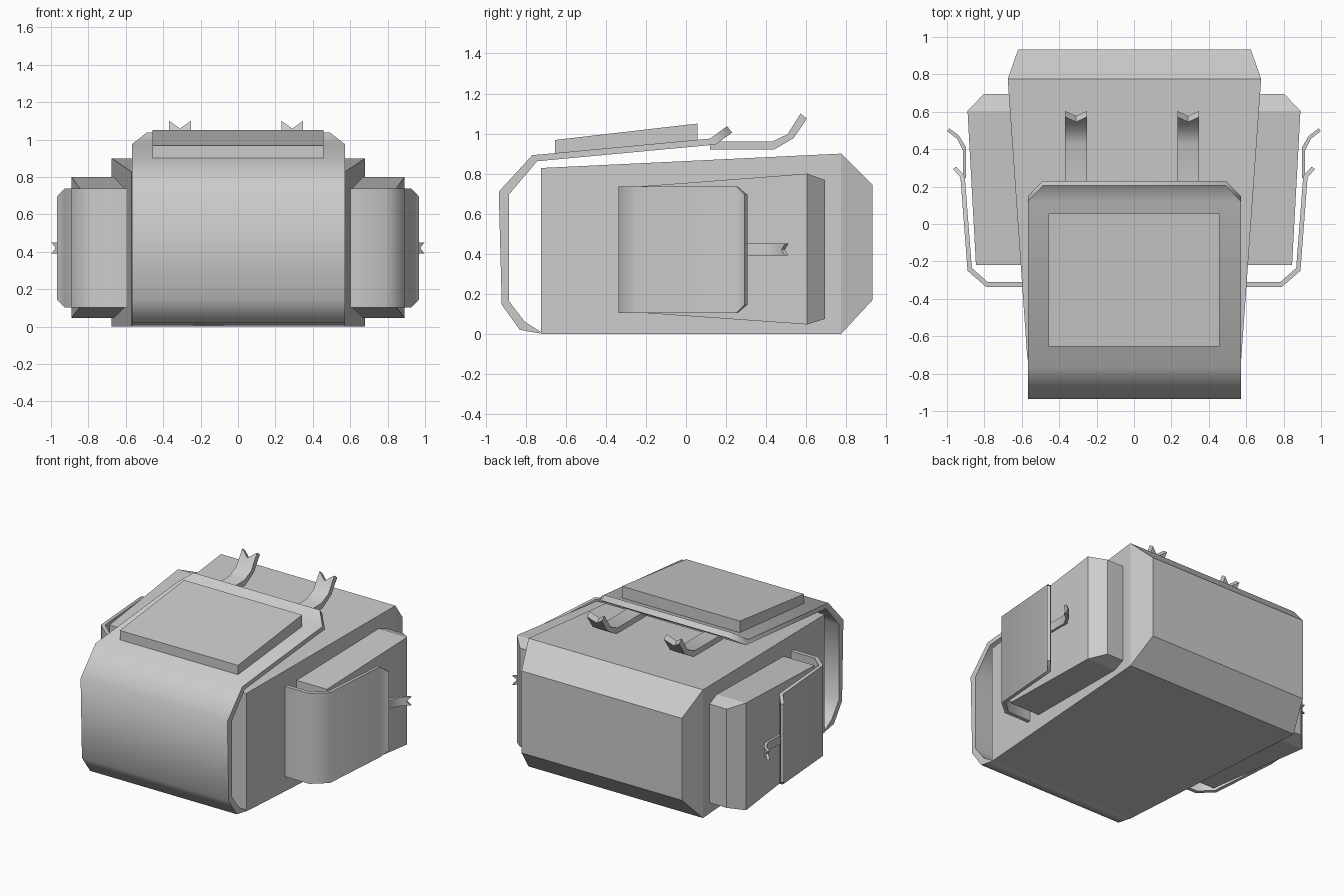
import bpy, bmesh
from math import radians
from mathutils import Vector

if "Cube" in bpy.data.objects:
    bpy.data.objects.remove(bpy.data.objects["Cube"])


def finish(name, bm, smooth=False, mirror=False):
    bmesh.ops.recalc_face_normals(bm, faces=bm.faces)
    mesh = bpy.data.meshes.new(name)
    bm.to_mesh(mesh)
    bm.free()
    ob = bpy.data.objects.new(name, mesh)
    bpy.context.collection.objects.link(ob)
    if smooth:
        bpy.ops.object.select_all(action='DESELECT')
        ob.select_set(True)
        bpy.context.view_layer.objects.active = ob
        bpy.ops.object.shade_smooth_by_angle(angle=radians(55))
    if mirror:
        ob.modifiers.new("mirror", 'MIRROR')
    return ob


def loft(name, sections, mirror=False):
    """Rectangular sections along y: (y, x0, x1, z0, z1)."""
    bm = bmesh.new()
    rings = [[bm.verts.new(p) for p in ((x0, y, z0), (x1, y, z0), (x1, y, z1), (x0, y, z1))]
             for y, x0, x1, z0, z1 in sections]
    for a, b in zip(rings, rings[1:]):
        for i in range(4):
            j = (i + 1) % 4
            bm.faces.new((a[i], a[j], b[j], b[i]))
    bm.faces.new(rings[0])
    bm.faces.new(rings[-1])
    return finish(name, bm, mirror=mirror)


def strip(name, outer, inner, half, place, tip=None, notch=0, mirror=False):
    """Bent sheet: paired outer/inner profile points swept across its width.
    tip narrows the last row, notch cuts a V into it."""
    bm = bmesh.new()
    cols = (-1, 0, 1) if notch else (-1, 1)
    n = len(outer)

    def layer(path):
        rows = []
        for i, p in enumerate(path):
            w = tip if (tip and i == n - 1) else half
            row = []
            for c in cols:
                q = Vector(p)
                if notch and c == 0 and i == n - 1:
                    q = q.lerp(Vector(path[i - 1]), notch)
                row.append(bm.verts.new(place(q.x, q.y, c * w)))
            rows.append(row)
        return rows

    o, k = layer(outer), layer(inner)
    last = len(cols) - 1
    for i in range(n - 1):
        for c in range(last):
            for s in (o, k):
                bm.faces.new((s[i][c], s[i][c + 1], s[i + 1][c + 1], s[i + 1][c]))
        for c in (0, last):
            bm.faces.new((o[i][c], o[i + 1][c], k[i + 1][c], k[i][c]))
    for i in (0, n - 1):
        for c in range(last):
            bm.faces.new((o[i][c], o[i][c + 1], k[i][c + 1], k[i][c]))
    return finish(name, bm, smooth=True, mirror=mirror)


# Main bag body with chamfered base
loft("bag_body", [(-0.725, -0.57, 0.573, 0.0, 0.828),
                  (0.775, -0.675, 0.68, 0.0, 0.90),
                  (0.932, -0.62, 0.625, 0.17, 0.745)])

# Large flap wrapping over the front and top
strip("main_flap",
      [(-0.73, 0.002), (-0.83, 0.02), (-0.92, 0.145), (-0.935, 0.71),
       (-0.768, 0.892), (0.12, 0.975), (0.205, 1.037)],
      [(-0.722, 0.008), (-0.805, 0.06), (-0.885, 0.165), (-0.885, 0.695),
       (-0.743, 0.862), (0.148, 0.945), (0.23, 1.005)],
      0.57, lambda u, v, w: (w + 0.002, u, v), tip=0.49)

# Raised panel on top of the flap
strip("flap_panel", [(-0.655, 0.968), (0.057, 1.05)], [(-0.655, 0.90), (0.057, 0.967)],
      0.458, lambda u, v, w: (w, u, v))

# Notched strap ends sticking out under the flap
for side, cx in (("left", -0.31), ("right", 0.29)):
    strip("top_strap_" + side,
          [(0.12, 0.96), (0.43, 0.96), (0.507, 0.997), (0.572, 1.10)],
          [(0.12, 0.92), (0.44, 0.92), (0.537, 0.977), (0.604, 1.075)],
          0.058, lambda u, v, w: (w + cx, u, v), notch=0.4)

# Side pockets
loft("side_pockets", [(-0.22, 0.5, 0.845, 0.105, 0.737),
                      (0.605, 0.5, 0.89, 0.047, 0.80),
                      (0.695, 0.5, 0.803, 0.075, 0.768)], mirror=True)

# Flaps wrapping over the side pockets
strip("pocket_flaps",
      [(0.595, -0.337), (0.79, -0.337), (0.89, -0.25), (0.928, 0.25), (0.968, 0.293)],
      [(0.595, -0.31), (0.783, -0.31), (0.867, -0.235), (0.905, 0.257), (0.95, 0.306)],
      0.317, lambda u, v, w: (u, v, w + 0.42), tip=0.275, mirror=True)

# Notched strap ends on the side pockets
strip("pocket_straps",
      [(0.915, 0.245), (0.915, 0.395), (0.945, 0.455), (0.998, 0.495)],
      [(0.898, 0.245), (0.898, 0.41), (0.935, 0.472), (0.988, 0.512)],
      0.03, lambda u, v, w: (u, v, w + 0.42), notch=0.45, mirror=True)
